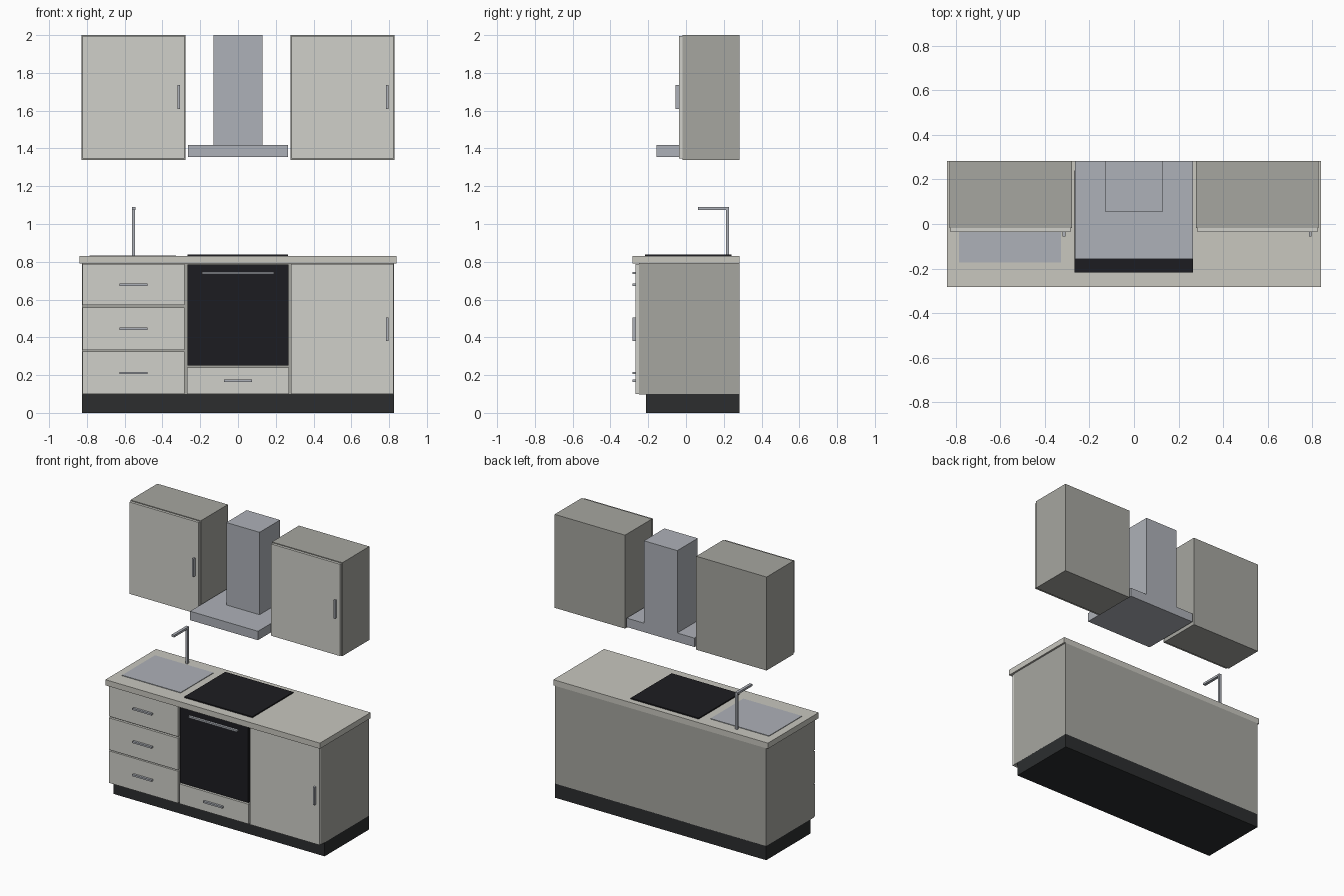
import bpy

if "Cube" in bpy.data.objects:
    bpy.data.objects.remove(bpy.data.objects["Cube"])


def material(name, r, g, b):
    m = bpy.data.materials.new(name)
    m.diffuse_color = (r, g, b, 1)
    m.use_nodes = True
    m.node_tree.nodes["Principled BSDF"].inputs["Base Color"].default_value = m.diffuse_color
    return m


carcass = material("carcass_grey", 0.38, 0.38, 0.35)
front = material("front_grey", 0.63, 0.63, 0.59)
stone = material("worktop_stone", 0.58, 0.57, 0.52)
metal = material("metal", 0.42, 0.44, 0.48)
black = material("black_glass", 0.012, 0.012, 0.015)
dark = material("plinth_dark", 0.025, 0.027, 0.028)


def box(name, x, y, z, mat):
    """Box from (min, max) ranges on each axis."""
    bpy.ops.mesh.primitive_cube_add(size=1)
    o = bpy.context.object
    o.name = name
    o.location = [(a + b) / 2 for a, b in (x, y, z)]
    o.scale = [b - a for a, b in (x, y, z)]
    bpy.ops.object.transform_apply(location=True, rotation=False, scale=True)
    o.data.materials.append(mat)
    return o


BACK = 0.283
FRONT = (-0.267, -0.25)    # lower door and drawer fronts
GRIP = (-0.283, -0.267)    # lower handles


def bar_handle(name, cx, cz, half):
    box(name, (cx - half, cx + half), GRIP, (cz - 0.006, cz + 0.006), metal)


# base unit
box("plinth", (-0.825, 0.825), (-0.212, BACK), (0, 0.1), dark)
box("base_carcass", (-0.825, 0.825), (-0.25, BACK), (0.098, 0.79), carcass)
box("worktop", (-0.838, 0.838), (-0.283, BACK), (0.79, 0.83), stone)

# left drawer stack
for i, (z0, z1, hz) in enumerate([(0.1, 0.326, 0.211), (0.334, 0.559, 0.445),
                                  (0.57, 0.788, 0.679)]):
    box(f"drawer_front_{i + 1}", (-0.822, -0.283), FRONT, (z0, z1), front)
    bar_handle(f"drawer_handle_{i + 1}", -0.553, hz, 0.075)

# oven and the drawer below it
box("oven_door", (-0.267, 0.267), FRONT, (0.25, 0.786), black)
bar_handle("oven_handle", 0, 0.74, 0.19)
box("oven_drawer_front", (-0.27, 0.27), FRONT, (0.1, 0.24), front)
bar_handle("oven_drawer_handle", 0, 0.17, 0.075)

# right door
box("base_door", (0.281, 0.822), FRONT, (0.1, 0.788), front)
box("base_door_handle", (0.784, 0.797), GRIP, (0.38, 0.506), metal)

# hob, sink and tap
box("hob", (-0.267, 0.264), (-0.217, 0.24), (0.829, 0.838), black)
box("sink_plate", (-0.785, -0.327), (-0.173, 0.195), (0.829, 0.834), metal)
box("tap_stem", (-0.56, -0.544), (0.212, 0.228), (0.83, 1.09), metal)
box("tap_spout", (-0.562, -0.542), (0.063, 0.228), (1.075, 1.09), metal)

# wall cabinets
for side, x0, x1, hx in (("left", -0.828, -0.278, -0.313),
                         ("right", 0.278, 0.828, 0.79)):
    box(f"wall_cabinet_{side}", (x0, x1), (-0.018, BACK), (1.34, 2), carcass)
    box(f"wall_door_{side}", (x0 + 0.006, x1 - 0.006), (-0.036, -0.018),
        (1.346, 1.994), front)
    box(f"wall_handle_{side}", (hx - 0.0065, hx + 0.0065), (-0.056, -0.036),
        (1.61, 1.737), metal)

# extractor hood
box("hood_canopy", (-0.265, 0.265), (-0.156, BACK), (1.355, 1.418), metal)
box("hood_chimney", (-0.13, 0.13), (0.055, BACK), (1.418, 2), metal)
